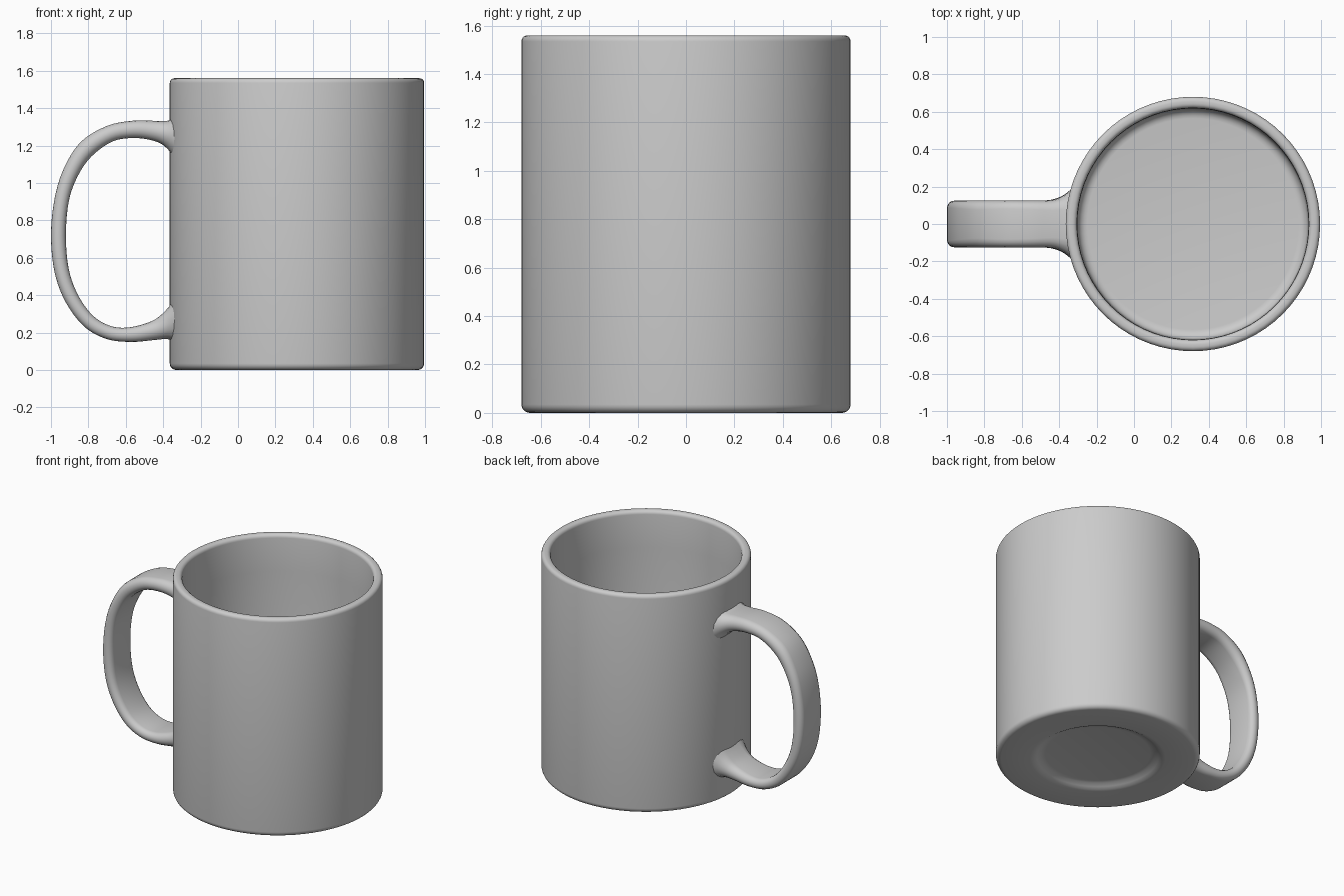
import bpy, bmesh, math
from mathutils import Vector

if "Cube" in bpy.data.objects:
    bpy.data.objects.remove(bpy.data.objects["Cube"])

CX = 0.315      # axis of the cup


def finish(bm, name, angle):
    bmesh.ops.recalc_face_normals(bm, faces=bm.faces)
    me = bpy.data.meshes.new(name)
    bm.to_mesh(me)
    bm.free()
    ob = bpy.data.objects.new(name, me)
    bpy.context.collection.objects.link(ob)
    bpy.ops.object.select_all(action='DESELECT')
    ob.select_set(True)
    bpy.context.view_layer.objects.active = ob
    bpy.ops.object.shade_smooth_by_angle(angle=math.radians(angle))
    return ob


def bridge(bm, a, b):
    n = len(a)
    for i in range(n):
        bm.faces.new((a[i], a[(i + 1) % n], b[(i + 1) % n], b[i]))


def arc(cx, cz, r, a0, a1, n=5):
    return [(cx + r * math.cos(math.radians(a0 + (a1 - a0) * i / n)),
             cz + r * math.sin(math.radians(a0 + (a1 - a0) * i / n))) for i in range(n + 1)]


def spline(pts, steps=5):
    """Catmull-Rom through the points."""
    p = [Vector(q) for q in pts]
    p = [2 * p[0] - p[1]] + p + [2 * p[-1] - p[-2]]
    out = []
    for i in range(1, len(p) - 2):
        a, b, c, d = p[i - 1:i + 3]
        for k in range(steps):
            t = k / steps
            out.append(0.5 * (2 * b + (c - a) * t + (2 * a - 5 * b + 4 * c - d) * t * t
                              + (3 * b - a - 3 * c + d) * t ** 3))
    return out + [p[-2]]


# cup: closed lathe profile from recessed underside, up the wall, down to the inner floor
profile = [(0.35, 0.035), (0.38, 0.03), (0.405, 0.015), (0.425, 0.004), (0.45, 0)]
profile += arc(0.645, 0.035, 0.035, -90, 0)
profile += arc(0.655, 1.535, 0.025, 0, 90)
profile += arc(0.645, 1.535, 0.025, 90, 180)
profile += [(0.618, 1.3)]
profile += arc(0.565, 0.13, 0.05, 0, -90)
SEG = 72
bm = bmesh.new()
rings = [[bm.verts.new((CX + r * math.cos(2 * math.pi * i / SEG),
                        r * math.sin(2 * math.pi * i / SEG), z)) for i in range(SEG)]
         for r, z in profile]
for a, b in zip(rings, rings[1:]):
    bridge(bm, a, b)
bm.faces.new(rings[0])
bm.faces.new(rings[-1])
finish(bm, "cup", 50)

# handle: paired outer and inner edge (x, z) with half width in y, flared at the wall
outer = [(-0.33, 1.345), (-0.38, 1.332), (-0.44, 1.332), (-0.56, 1.333), (-0.70, 1.305),
         (-0.84, 1.22), (-0.93, 1.08), (-0.98, 0.92), (-1.0, 0.72), (-0.98, 0.52),
         (-0.92, 0.36), (-0.82, 0.23), (-0.70, 0.165), (-0.57, 0.15), (-0.45, 0.16),
         (-0.38, 0.165), (-0.33, 0.15)]
inner = [(-0.33, 1.12), (-0.38, 1.185), (-0.44, 1.222), (-0.55, 1.24), (-0.67, 1.222),
         (-0.785, 1.14), (-0.86, 1.03), (-0.905, 0.90), (-0.92, 0.72), (-0.905, 0.54),
         (-0.855, 0.40), (-0.775, 0.29), (-0.68, 0.235), (-0.58, 0.228), (-0.46, 0.262),
         (-0.39, 0.315), (-0.33, 0.39)]
ends = [0.19, 0.15, 0.128]
width = ends + [0.125] * (len(outer) - 6) + ends[::-1]
so = spline([(x, 0, z) for x, z in outer])
si = spline([(x, 0, z) for x, z in inner])
sw = [v.x for v in spline([(w, 0, 0) for w in width])]

bm = bmesh.new()
loops = []
for o, i, w in zip(so, si, sw):
    mid, half = (o + i) / 2, (o - i) / 2
    t = min(half.length, w * 0.6)
    section = []
    for side, start in ((1, -90), (-1, 90)):
        for k in range(9):
            a = math.radians(start + 180 * k / 8)
            y = side * (w - t) + t * math.cos(a)
            section.append(bm.verts.new(mid + half * math.sin(a) + Vector((0, y, 0))))
    loops.append(section)
for a, b in zip(loops, loops[1:]):
    bridge(bm, a, b)
bm.faces.new(loops[0])
bm.faces.new(loops[-1])
finish(bm, "handle", 60)
